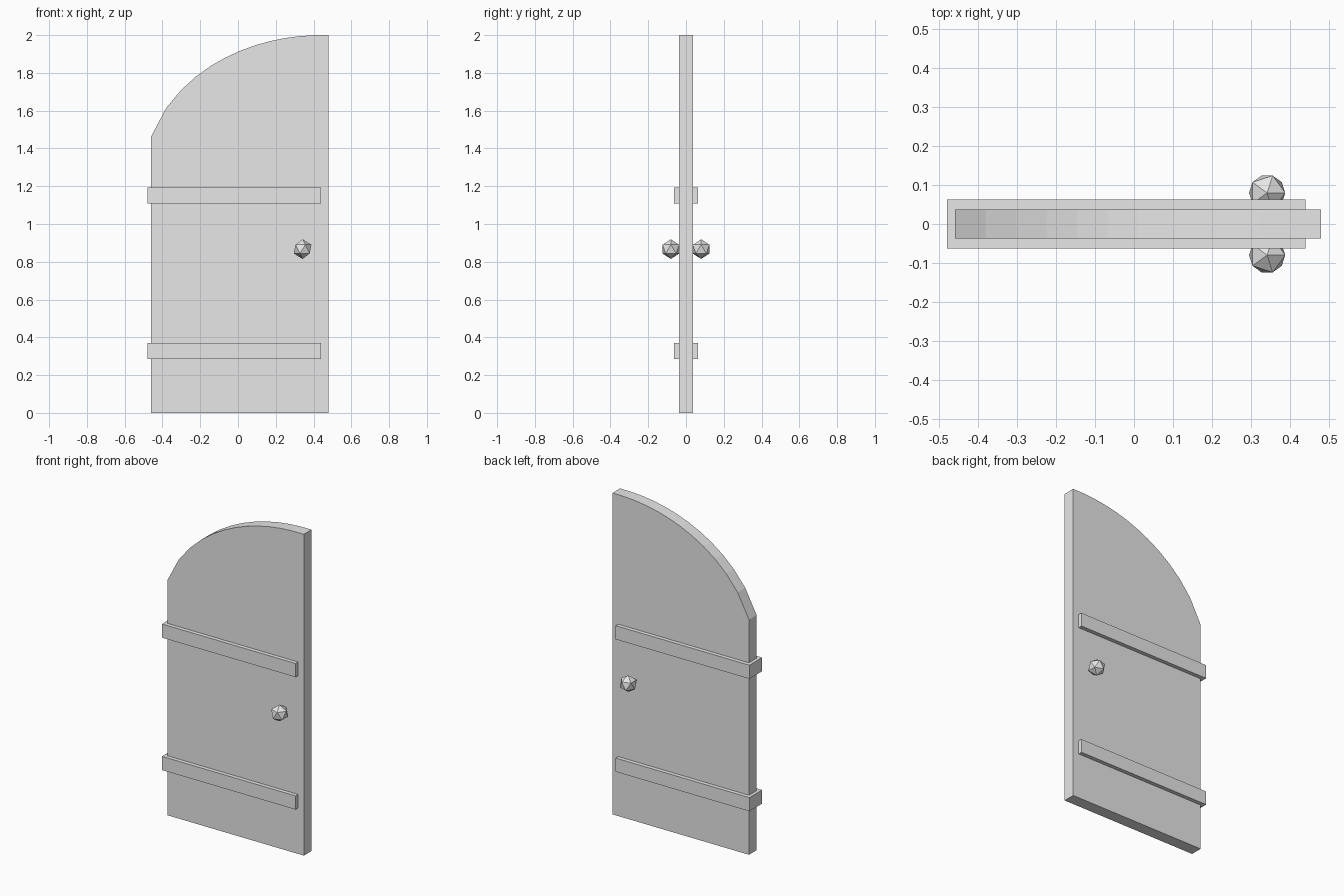
import bpy, bmesh
from math import sqrt
from mathutils import Matrix

cube = bpy.data.objects.get("Cube")
if cube:
    bpy.data.objects.remove(cube)

grey = bpy.data.materials.new("plain_grey")
grey.use_nodes = True
COLOUR = (0.8, 0.8, 0.8, 1)
grey.diffuse_color = COLOUR
grey.node_tree.nodes["Principled BSDF"].inputs["Base Color"].default_value = COLOUR


def make(name, bm):
    bmesh.ops.recalc_face_normals(bm, faces=bm.faces)
    mesh = bpy.data.meshes.new(name)
    bm.to_mesh(mesh)
    bm.free()
    mesh.materials.append(grey)
    obj = bpy.data.objects.new(name, mesh)
    bpy.context.collection.objects.link(obj)
    return obj


def arch_height(x):
    # Elliptical arch, flat past its crown
    u = min(0, x - 0.44) / 0.94
    return 2 - 0.755 * (1 - sqrt(1 - u * u))


# Door panel: half-arch outline extruded through its thickness
LEFT, RIGHT, HALF, STEPS = -0.46, 0.48, 0.0375, 12
outline = [(RIGHT, 0), (LEFT, 0)]
for i in range(STEPS + 1):
    x = LEFT + (RIGHT - LEFT) * i / STEPS
    outline.append((x, arch_height(x)))
bm = bmesh.new()
face = bm.faces.new([bm.verts.new((x, -HALF, z)) for x, z in outline])
ext = bmesh.ops.extrude_face_region(bm, geom=[face])
moved = [v for v in ext["geom"] if isinstance(v, bmesh.types.BMVert)]
bmesh.ops.translate(bm, verts=moved, vec=(0, 2 * HALF, 0))
make("door_panel", bm)

# Hinge straps wrapping both faces
for name, z in (("lower_strap", 0.328), ("upper_strap", 1.152)):
    bm = bmesh.new()
    bmesh.ops.create_cube(bm, size=1, matrix=Matrix.Translation((-0.02, 0, z))
                          @ Matrix.Diagonal((0.92, 0.125, 0.085, 1)))
    make(name, bm)

# Faceted knobs on both faces
for name, y in (("front_knob", -0.08), ("back_knob", 0.08)):
    bm = bmesh.new()
    bmesh.ops.create_icosphere(bm, subdivisions=1, radius=0.052,
                               matrix=Matrix.Translation((0.342, y, 0.867)))
    make(name, bm)
